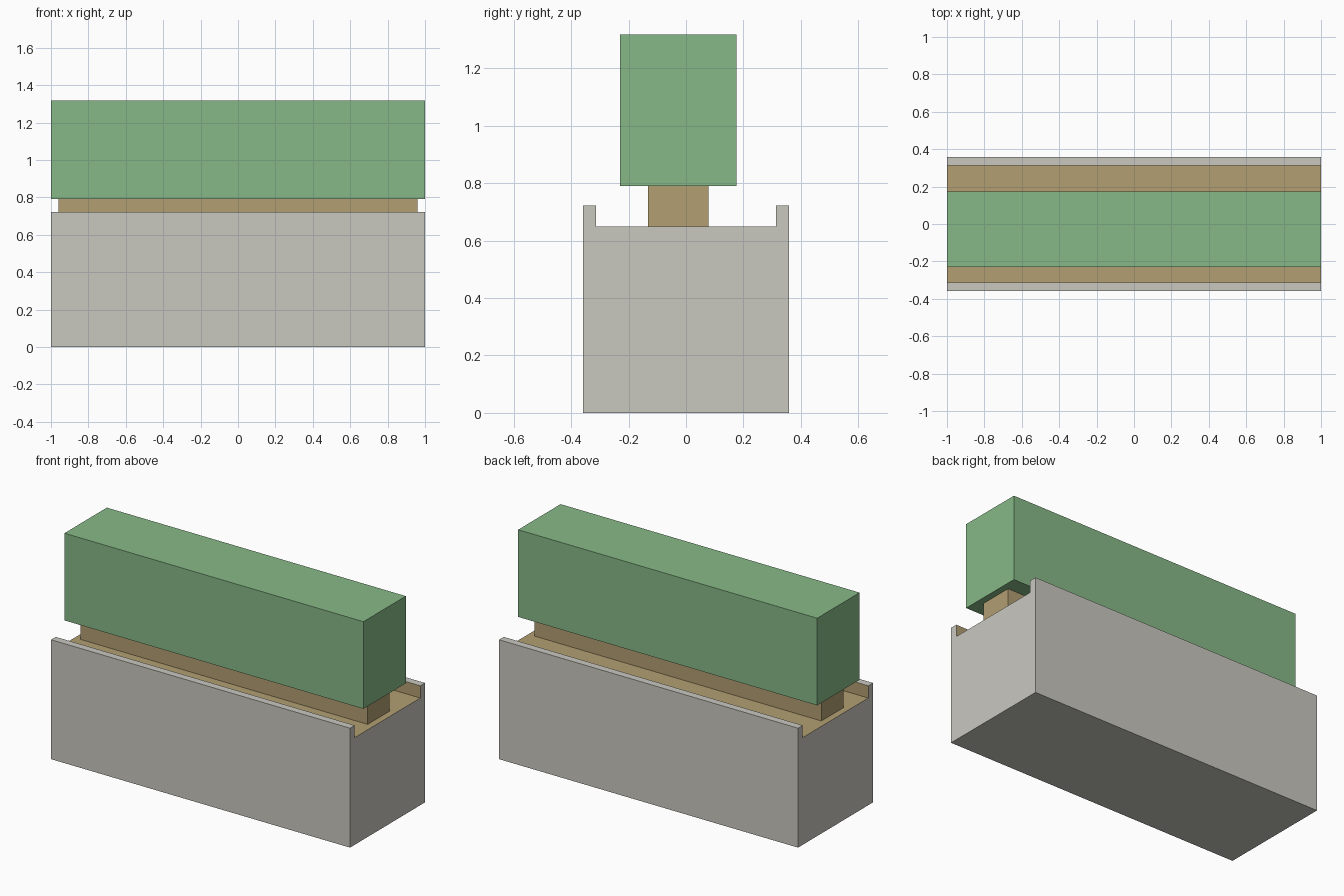
import bpy
import bmesh

cube = bpy.data.objects.get("Cube")
if cube:
    bpy.data.objects.remove(cube, do_unlink=True)


def make_material(name, rgb):
    mat = bpy.data.materials.new(name)
    mat.use_nodes = True
    mat.diffuse_color = (*rgb, 1)
    mat.node_tree.nodes["Principled BSDF"].inputs["Base Color"].default_value = (*rgb, 1)
    return mat


stone = make_material("pale_stone", (0.584, 0.578, 0.527))
earth = make_material("earth_brown", (0.445, 0.342, 0.168))
leaf = make_material("leaf_green", (0.242, 0.485, 0.242))


def extrude_profile(name, profile, half_length, materials):
    """Extrude a closed (y, z) profile along x."""
    bm = bmesh.new()
    face = bm.faces.new([bm.verts.new((-half_length, y, z)) for y, z in profile])
    result = bmesh.ops.extrude_face_region(bm, geom=[face], use_keep_orig=True)
    moved = [v for v in result["geom"] if isinstance(v, bmesh.types.BMVert)]
    bmesh.ops.translate(bm, verts=moved, vec=(2 * half_length, 0, 0))
    bmesh.ops.recalc_face_normals(bm, faces=bm.faces)
    mesh = bpy.data.meshes.new(name)
    bm.to_mesh(mesh)
    bm.free()
    for mat in materials:
        mesh.materials.append(mat)
    obj = bpy.data.objects.new(name, mesh)
    bpy.context.collection.objects.link(obj)
    return obj


def rectangle(y0, y1, z0, z1):
    return [(y0, z0), (y1, z0), (y1, z1), (y0, z1)]


# Planter: stone channel with raised lips, open at both ends
OUTER, INNER, FLOOR, RIM = 0.358, 0.313, 0.648, 0.722
half = [(OUTER, 0), (OUTER, RIM), (INNER, RIM), (INNER, FLOOR)]
planter = extrude_profile(
    "planter", half + [(-y, z) for y, z in reversed(half)], 1.0, [stone, earth])

# Soil colour on the channel floor and the inner sides of the lips
for poly in planter.data.polygons:
    c = poly.center
    if abs(poly.normal.x) < 0.5 and abs(c.y) < INNER + 0.01 and FLOOR - 0.01 < c.z < RIM - 0.01:
        poly.material_index = 1

# Row of stems, merged into one low block
extrude_profile("stem_block", rectangle(-0.132, 0.078, FLOOR, 0.79), 0.96, [earth])

# Clipped hedge
extrude_profile("hedge", rectangle(-0.23, 0.175, 0.79, 1.317), 1.0, [leaf])
